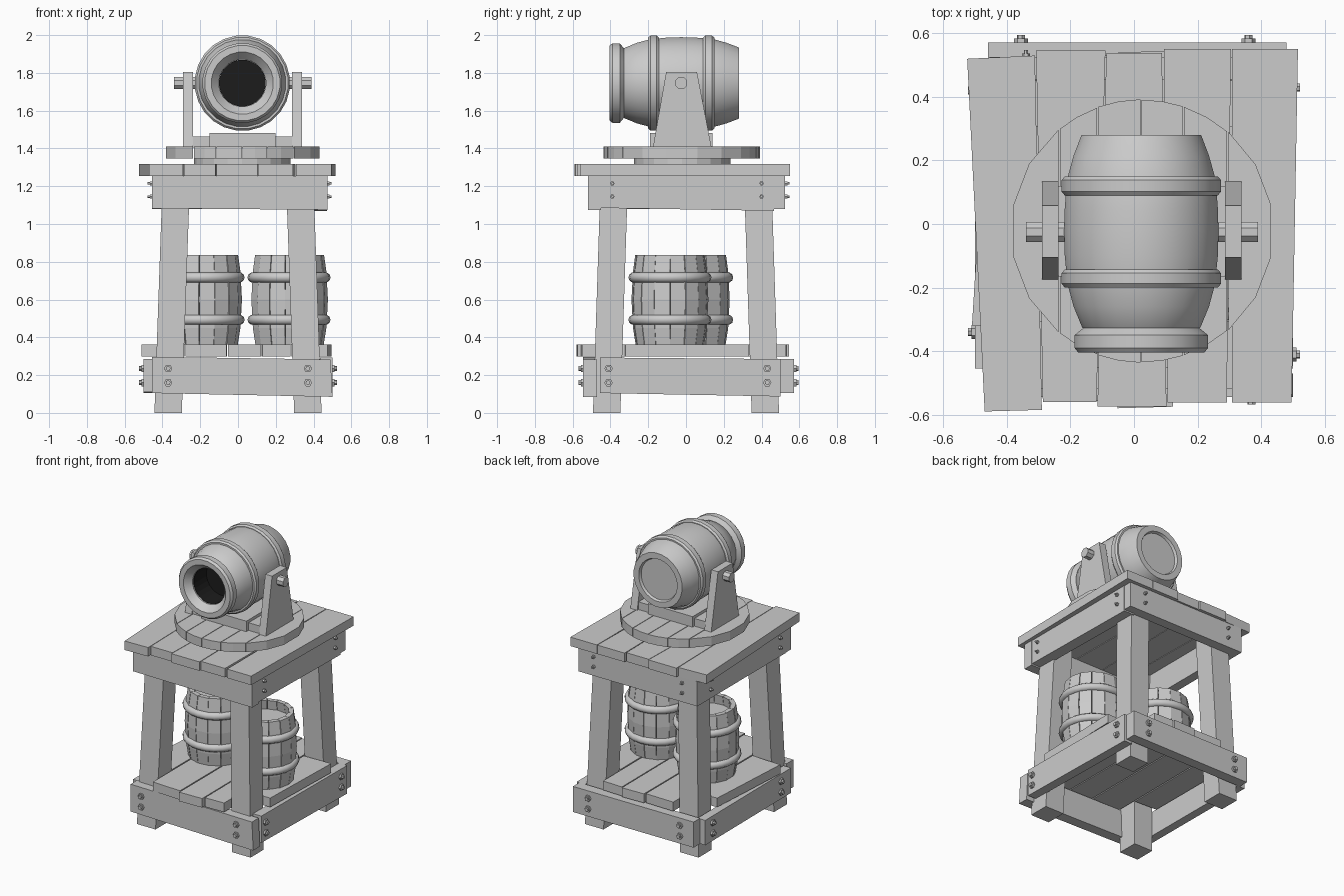
import bpy, bmesh, math, random
from math import sin, cos, pi

if "Cube" in bpy.data.objects:
    bpy.data.objects.remove(bpy.data.objects["Cube"])
random.seed(4)


def finish(name, bm, smooth=False):
    bmesh.ops.remove_doubles(bm, verts=bm.verts, dist=1e-5)
    bmesh.ops.recalc_face_normals(bm, faces=bm.faces)
    me = bpy.data.meshes.new(name)
    bm.to_mesh(me)
    bm.free()
    ob = bpy.data.objects.new(name, me)
    bpy.context.collection.objects.link(ob)
    if smooth:
        bpy.ops.object.select_all(action='DESELECT')
        ob.select_set(True)
        bpy.context.view_layer.objects.active = ob
        bpy.ops.object.shade_smooth_by_angle(angle=math.radians(28))
    return ob


def place(axis, u, v, w):
    return {'x': (w, u, v), 'y': (u, w, v), 'z': (u, v, w)}[axis]


def add_prism(bm, axis, pts, a, b):
    lo = [bm.verts.new(place(axis, u, v, a)) for u, v in pts]
    hi = [bm.verts.new(place(axis, u, v, b)) for u, v in pts]
    bm.faces.new(lo)
    bm.faces.new(hi)
    n = len(pts)
    for i in range(n):
        j = (i + 1) % n
        bm.faces.new((lo[i], lo[j], hi[j], hi[i]))


def prism(name, axis, pts, a, b):
    bm = bmesh.new()
    add_prism(bm, axis, pts, a, b)
    return finish(name, bm)


def rect(u0, u1, v0, v1):
    return [(u0, v0), (u1, v0), (u1, v1), (u0, v1)]


def ngon(cu, cv, r, n, ph=0.0):
    return [(cu + r * cos(ph + 2 * pi * i / n), cv + r * sin(ph + 2 * pi * i / n)) for i in range(n)]


def lathe(name, axis, centre, prof, n, smooth=False):
    # profile is (radius, position along axis)
    bm = bmesh.new()
    rings = [[bm.verts.new(place(axis, centre[0] + r * cos(2 * pi * (i + .5) / n),
                                 centre[1] + r * sin(2 * pi * (i + .5) / n), t))
              for i in range(n)] for r, t in prof]
    for p, q in zip(rings, rings[1:]):
        for i in range(n):
            j = (i + 1) % n
            bm.faces.new((p[i], p[j], q[j], q[i]))
    bmesh.ops.holes_fill(bm, edges=[e for e in bm.edges if e.is_boundary], sides=0)
    return finish(name, bm, smooth)


# Splayed legs
for sx in (-1, 1):
    for sy in (-1, 1):
        bm = bmesh.new()
        h = 0.0725
        rings = [[bm.verts.new((cx + u, cy + v, z)) for u, v in rect(-h, h, -h, h)]
                 for cx, cy, z in ((sx * .37, sy * .42, 0), (sx * .326, sy * .379, 1.255))]
        bm.faces.new(rings[0])
        bm.faces.new(rings[1])
        for i in range(4):
            j = (i + 1) % 4
            bm.faces.new((rings[0][i], rings[0][j], rings[1][j], rings[1][i]))
        finish("leg", bm)

# Lower rails, slightly crooked
prism("lower_rail_front", 'y', [(-.455, .105), (.5, .085), (.49, .283), (-.455, .297)], -.545, -.47)
prism("lower_rail_back", 'y', [(-.46, .105), (.48, .105), (.48, .285), (-.46, .285)], .5, .572)
prism("lower_rail_left", 'x', [(-.455, .11), (.5, .105), (.5, .28), (-.455, .285)], -.5, -.44)
prism("lower_rail_right", 'x', [(-.455, .105), (.5, .087), (.5, .285), (-.455, .293)], .435, .5)

# Upper aprons
prism("apron_front", 'y', [(-.455, 1.083), (.475, 1.075), (.475, 1.255), (-.455, 1.255)], -.52, -.45)
prism("apron_back", 'y', rect(-.455, .47, 1.08, 1.255), .455, .525)
prism("apron_left", 'x', rect(-.455, .465, 1.08, 1.255), -.455, -.39)
prism("apron_right", 'x', [(-.455, 1.085), (.465, 1.07), (.465, 1.255), (-.455, 1.255)], .39, .472)


# Hexagonal bolts in pairs on every rail end
def bolts(name, axis, face, out, us, zs, r):
    bm = bmesh.new()
    for u in us:
        for z in zs:
            add_prism(bm, axis, ngon(u, z, r, 6), face - out * .01, face + out * .012)
            add_prism(bm, axis, ngon(u, z, r * .6, 6, .3), face, face + out * .023)
    finish(name, bm)


LZ, UZ = (.16, .235), (1.145, 1.215)
bolts("lower_bolts_front", 'y', -.545, -1, (-.37, .37), LZ, .022)
bolts("lower_bolts_back", 'y', .572, 1, (-.355, .36), LZ, .022)
bolts("lower_bolts_left", 'x', -.5, -1, (-.34, .42), LZ, .022)
bolts("lower_bolts_right", 'x', .5, 1, (-.41, .43), LZ, .022)
bolts("upper_bolts_back", 'y', .525, 1, (-.34, .35), UZ, .012)
bolts("upper_bolts_left", 'x', -.455, -1, (-.39, .38), UZ, .012)
bolts("upper_bolts_right", 'x', .472, 1, (-.39, .4), UZ, .012)

# Top deck planks: front-left, front-right, back-right, back-left corners
deck = [[(-.47, -.59), (-.29, -.585), (-.312, .53), (-.525, .52)],
        [(-.287, -.56), (-.118, -.56), (-.09, .546), (-.308, .546)],
        [(-.115, -.575), (.102, -.575), (.088, .538), (-.087, .538)],
        [(.106, -.562), (.292, -.562), (.305, .55), (.094, .55)],
        [(.308, -.562), (.496, -.562), (.516, .55), (.309, .55)]]
for p in deck:
    prism("deck_plank", 'z', p, 1.255, 1.318)

# Shelf planks: long ones between the legs, short ones between front and back legs
shelf = [[(-.278, -.55), (-.06, -.56), (-.058, .53), (-.275, .535)],
         [(-.052, -.58), (.123, -.575), (.118, .545), (-.05, .54)],
         [(.13, -.555), (.277, -.55), (.275, .53), (.125, .535)],
         [(-.51, -.32), (-.286, -.33), (-.284, .33), (-.47, .325)],
         [(.288, -.325), (.475, -.32), (.495, .33), (.284, .325)]]
for p in shelf:
    prism("shelf_plank", 'z', p, .298, .362)

# Turntable: pivot disc and round top cut from planks
prism("turntable_pivot", 'z', ngon(.022, -.02, .255, 20), 1.31, 1.35)
edges = [-.383, -.235, -.115, .022, .155, .295, .433]
for a, b in zip(edges, edges[1:]):
    r = .412 + random.uniform(0, .006)
    a, b = a + .002, b - .002
    t0, t1 = [math.acos(max(-.985, min(.985, (x - .025) / r))) for x in (a, b)]
    top = [(t0 + (t1 - t0) * k / 2) for k in range(3)]
    pts = [(.025 + r * cos(t), -.022 + r * sin(t)) for t in top]
    pts += [(x, -.044 - y) for x, y in reversed(pts)]
    prism("turntable_plank", 'z', pts, 1.347, 1.409)

# Carriage: base, block, tapered side plates and axle
prism("carriage_base", 'z', rect(-.25, .3, -.165, .12), 1.405, 1.463)
prism("carriage_block", 'z', rect(-.15, .198, -.19, .14), 1.405, 1.483)
plate = [(-.175, 1.405), (.135, 1.405), (.058, 1.805), (-.105, 1.805)]
for x in (-.29, .286):
    prism("carriage_side_plate", 'x', plate, x, x + .053)
prism("axle", 'x', ngon(-.025, 1.747, .034, 8, pi / 8), -.34, .39)

# Cannon barrel: muzzle ring, neck, bulging body and recessed rear
C = (.023, 1.746)
lathe("cannon_barrel", 'y', C,
      [(.125, -.18), (.125, -.36), (.165, -.405), (.2, -.405), (.212, -.39), (.212, -.35), (.185, -.328),
       (.188, -.325), (.215, -.26), (.234, -.19), (.243, -.1), (.245, -.025), (.243, .05), (.236, .14),
       (.215, .215), (.19, .28), (.15, .28), (.143, .262)], 24, True)
for y0, y1 in ((-.2, -.143), (.09, .15)):
    lathe("cannon_band", 'y', C, [(.22, y0), (.243, y0), (.253, y0 + .012), (.253, y1 - .012),
                                  (.243, y1), (.22, y1)], 24, True)
bore = lathe("cannon_bore", 'y', C, [(.124, -.2), (.124, -.352), (.122, -.352), (.122, -.21)], 24)
dark = bpy.data.materials.new("soot")
dark.diffuse_color = (.012, .012, .012, 1)
dark.use_nodes = True
dark.node_tree.nodes["Principled BSDF"].inputs["Base Color"].default_value = dark.diffuse_color
bore.data.materials.append(dark)

# Storage barrels: separate staves, hoops, and sunken lid
shape = [(.182, .362), (.196, .45), (.204, .6), (.196, .75), (.184, .835),
         (.152, .835), (.164, .75), (.168, .6), (.164, .45), (.15, .362)]
for cx, cy in ((-.185, .03), (.27, -.085)):
    bm = bmesh.new()
    n = 15
    for i in range(n):
        k = 1 + random.uniform(-.012, .012)
        gap = random.uniform(.004, .012)
        a0, a1 = 2 * pi * i / n + gap, 2 * pi * (i + 1) / n - gap
        s, e = [[bm.verts.new((cx + r * k * cos(a), cy + r * k * sin(a), z)) for r, z in shape]
                for a in (a0, a1)]
        bm.faces.new(s)
        bm.faces.new(e)
        for p in range(len(shape)):
            q = (p + 1) % len(shape)
            bm.faces.new((s[p], s[q], e[q], e[p]))
    finish("barrel_staves", bm)
    prism("barrel_lid", 'z', ngon(cx, cy, .162, n), .745, .77)
    prism("barrel_bottom", 'z', ngon(cx, cy, .16, n), .363, .39)
    for z in (.493, .717):
        bpy.ops.mesh.primitive_torus_add(location=(cx, cy, z), major_radius=.193, minor_radius=.027,
                                         major_segments=24, minor_segments=10)
        bpy.context.object.name = "barrel_hoop"
        bpy.ops.object.shade_smooth_by_angle(angle=math.radians(50))
